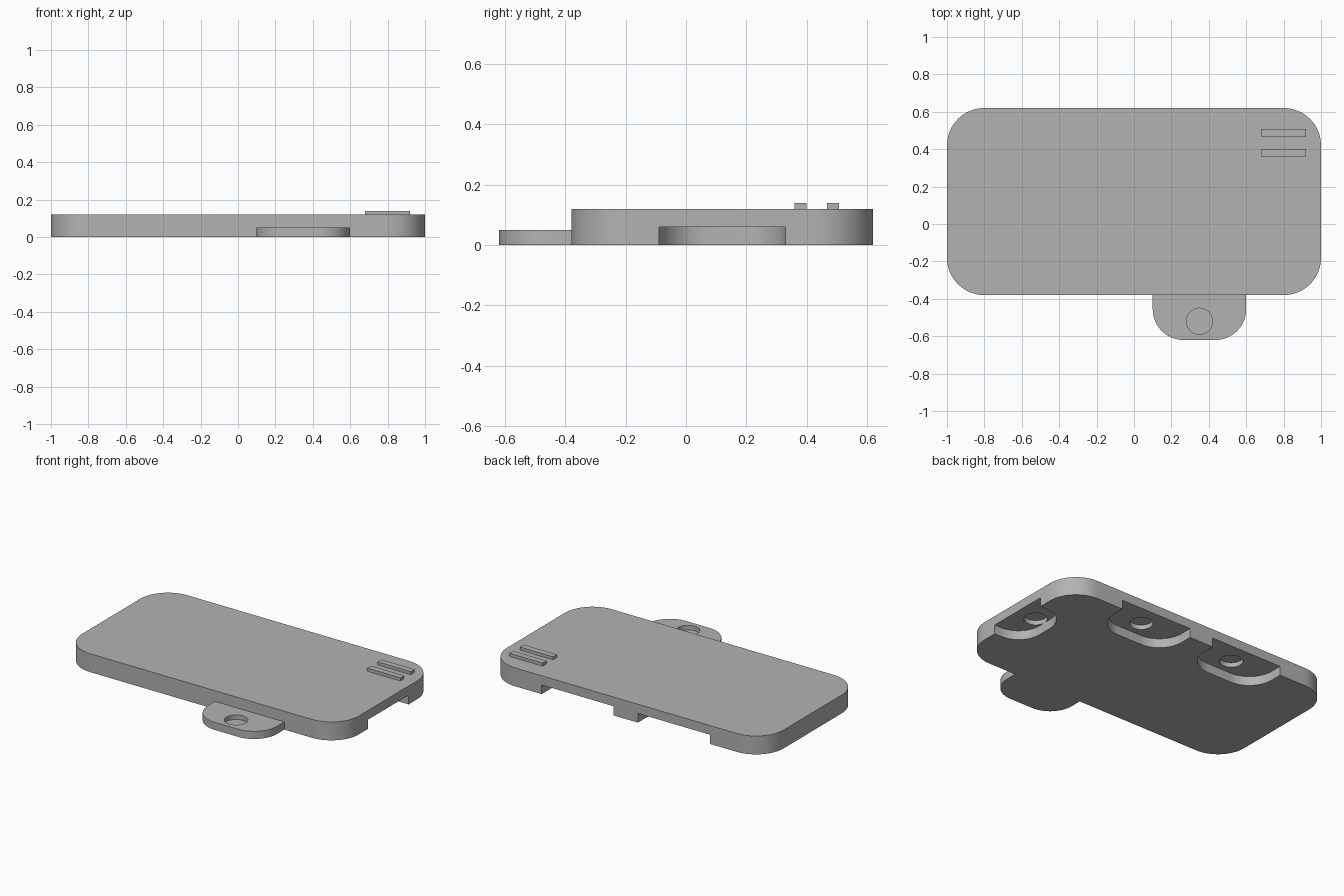
import bpy
import bmesh
from math import cos, sin, pi, radians
from mathutils import Matrix, Vector

cube = bpy.data.objects.get("Cube")
if cube:
    bpy.data.objects.remove(cube, do_unlink=True)

grey = bpy.data.materials.new("plain grey")
grey.use_nodes = True
colour = (0.45, 0.45, 0.45, 1)
grey.diffuse_color = colour
grey.node_tree.nodes["Principled BSDF"].inputs["Base Color"].default_value = colour


def arc(cx, cy, r, start, end, steps=16):
    """Points along an arc, angles in quarter turns."""
    angles = [(start + (end - start) * i / steps) * pi / 2 for i in range(steps + 1)]
    return [(cx + r * cos(a), cy + r * sin(a)) for a in angles]


def prism(name, outline, z0, z1):
    """Extrude a counter-clockwise outline between two heights."""
    bm = bmesh.new()
    face = bm.faces.new([bm.verts.new((x, y, z0)) for x, y in outline])
    top = bmesh.ops.extrude_face_region(bm, geom=[face])["geom"]
    moved = [v for v in top if isinstance(v, bmesh.types.BMVert)]
    bmesh.ops.translate(bm, verts=moved, vec=(0, 0, z1 - z0))
    bmesh.ops.recalc_face_normals(bm, faces=bm.faces)
    mesh = bpy.data.meshes.new(name)
    bm.to_mesh(mesh)
    bm.free()
    mesh.materials.append(grey)
    obj = bpy.data.objects.new(name, mesh)
    bpy.context.collection.objects.link(obj)
    return obj


def tongue(half, depth, r, root=0.0):
    """Tongue outline pointing to -y, its root edge at y = root."""
    return ([(half, root), (-half, root)]
            + arc(-half + r, -depth + r, r, 2, 3)
            + arc(half - r, -depth + r, r, 3, 4))


def placed(outline, x, y, turn=0):
    """Rotate an outline about z in degrees, then move it."""
    m = Matrix.Translation((x, y, 0)) @ Matrix.Rotation(radians(turn), 4, "Z")
    return [tuple((m @ Vector((px, py, 0)))[:2]) for px, py in outline]


def disc(x, y, r):
    return arc(x, y, r, 0, 4, 48)[:-1]


def activate(obj):
    bpy.ops.object.select_all(action="DESELECT")
    obj.select_set(True)
    bpy.context.view_layer.objects.active = obj


def cut(target, cutter):
    cutter.hide_render = True
    activate(target)
    mod = target.modifiers.new("cut", "BOOLEAN")
    mod.operation = "DIFFERENCE"
    mod.solver = "EXACT"
    mod.object = cutter
    bpy.ops.object.modifier_apply(modifier=mod.name)
    bpy.data.objects.remove(cutter, do_unlink=True)


BACK, FRONT, RADIUS = 0.62, -0.38, 0.2
HOLE, HOLE_DEPTH, INSET = 0.07, 0.03, 0.14
NOTCH_TOP = 0.06

# Main plate with rounded corners
plate_outline = []
for i, (sx, y) in enumerate([(1, BACK - RADIUS), (-1, BACK - RADIUS),
                             (-1, FRONT + RADIUS), (1, FRONT + RADIUS)]):
    plate_outline += arc(sx * (1 - RADIUS), y, RADIUS, i, i + 1)
plate = prism("plate", plate_outline, 0, 0.12)

# Notches under the back and side edges, each with a round socket
notches = [(0.3475, BACK, 0, 0.26, 0.25, 0.17),
           (-0.3475, BACK, 0, 0.26, 0.25, 0.17),
           (1, 0.12, -90, 0.21, 0.21, 0.16)]
for x, y, turn, half, depth, r in notches:
    shape = placed(tongue(half, depth, r, 0.1), x, y, turn)
    cut(plate, prism("notch_cutter", shape, -0.1, NOTCH_TOP))
    hole = placed(disc(0, -INSET, HOLE), x, y, turn)
    cut(plate, prism("socket_cutter", hole, 0.03, NOTCH_TOP + HOLE_DEPTH))

# Connecting tab on the front edge with a blind round recess
tab = prism("tab", placed(tongue(0.25, 0.24, 0.165), 0.35, FRONT), 0, 0.05)
cut(tab, prism("recess_cutter", disc(0.35, FRONT - INSET, HOLE), 0.05 - HOLE_DEPTH, 0.1))

# Raised grip bars near the back corner
bars = []
for name, y in (("front_grip_bar", 0.36), ("back_grip_bar", 0.467)):
    rect = [(0.68, y), (0.92, y), (0.92, y + 0.04), (0.68, y + 0.04)]
    bars.append(prism(name, rect, 0.12, 0.14))

for obj in [plate, tab] + bars:
    activate(obj)
    bpy.ops.object.shade_smooth_by_angle(angle=radians(30))
